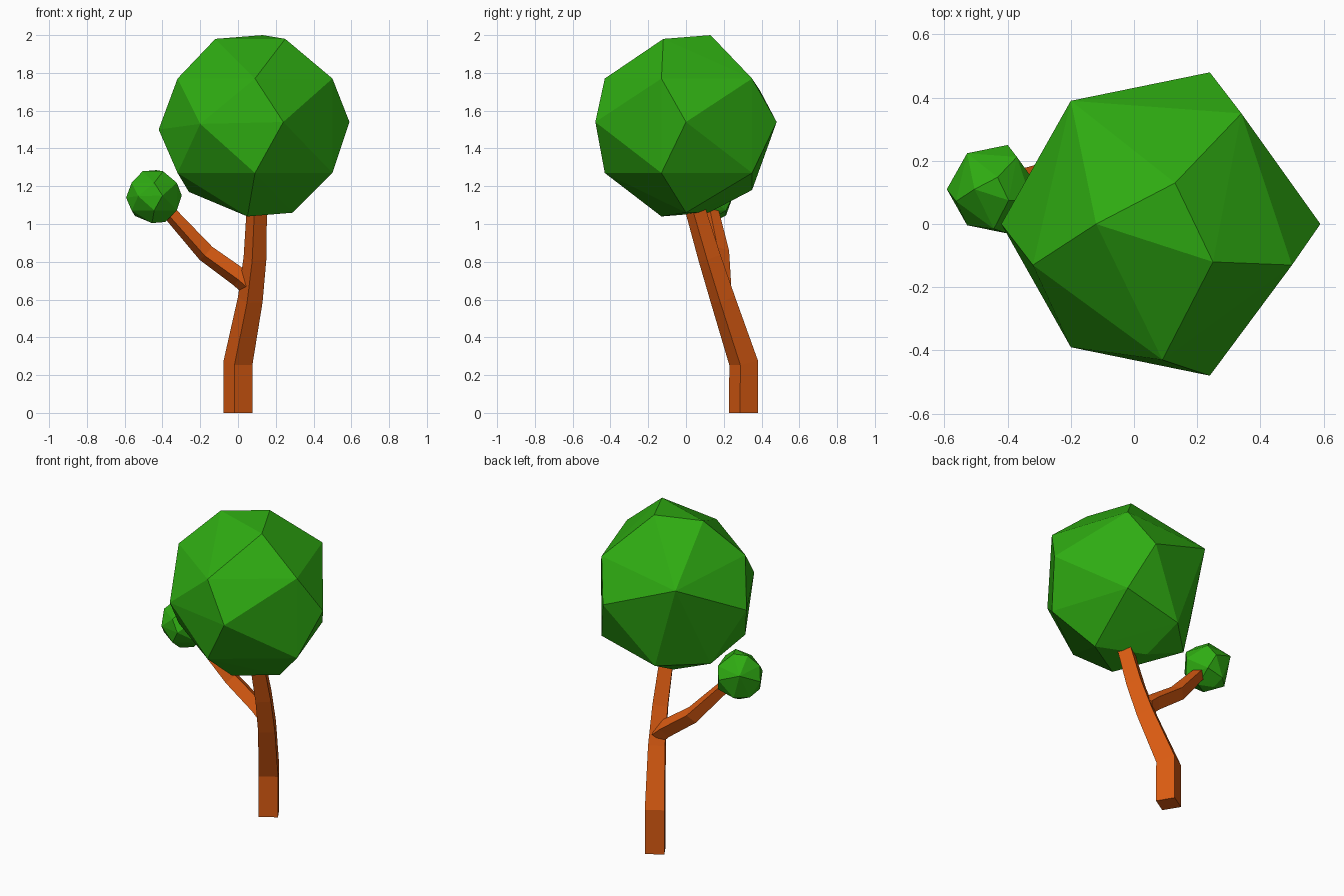
import bpy, bmesh, math
from mathutils import Vector

default = bpy.data.objects.get("Cube")
if default:
    bpy.data.objects.remove(default, do_unlink=True)


def make_material(name, colour):
    material = bpy.data.materials.new(name)
    material.use_nodes = True
    material.diffuse_color = colour
    material.node_tree.nodes["Principled BSDF"].inputs["Base Color"].default_value = colour
    return material


leaf_green = make_material("leaf green", (0.028, 0.41, 0.006, 1))
bark_brown = make_material("bark brown", (0.70, 0.105, 0.006, 1))


def make_object(name, bm, material, location=(0, 0, 0), scale=1.0):
    bmesh.ops.recalc_face_normals(bm, faces=bm.faces[:])
    mesh = bpy.data.meshes.new(name)
    bm.to_mesh(mesh)
    bm.free()
    mesh.materials.append(material)
    obj = bpy.data.objects.new(name, mesh)
    obj.location = location
    obj.scale = (scale, scale, scale)
    bpy.context.collection.objects.link(obj)
    return obj


# Corner points of the irregular faceted foliage, around its middle
FOLIAGE = [
    # top
    (-.205, 0, .46), (.045, .13, .48), (.165, -.12, .46),
    # upper ring
    (.005, -.43, .25), (.415, -.13, .25), (.255, .35, .25),
    (-.405, -.13, .25), (-.285, .39, .19),
    # waist
    (.155, -.48, .02), (.155, .48, .02), (.505, 0, .02),
    (-.285, -.39, .01), (-.505, 0, -.02),
    # lower ring
    (.005, -.43, -.25), (.415, -.13, -.25), (.255, .35, -.25),
    (-.405, -.13, -.25), (-.345, .127, -.35), (-.115, .35, -.34),
    # bottom
    (-.035, -.13, -.48), (.205, 0, -.46), (-.08, .12, -.46),
]


def foliage(name, location, scale):
    bm = bmesh.new()
    for point in FOLIAGE:
        bm.verts.new(point)
    hull = bmesh.ops.convex_hull(bm, input=bm.verts[:])
    loose = [v for v in bm.verts if not v.link_faces]
    bmesh.ops.delete(bm, geom=loose, context='VERTS')
    return make_object(name, bm, leaf_green, location, scale)


def limb(name, path, angle):
    """Four-sided tapering limb; path holds (point, radius) pairs."""
    bm = bmesh.new()
    points = [Vector(p) for p, r in path]
    rings = []
    for i, (p, radius) in enumerate(path):
        tangent = points[min(i + 1, len(points) - 1)] - points[max(i - 1, 0)]
        if i == 0:
            tangent = points[1] - points[0]
        turn = Vector((0, 0, 1)).rotation_difference(tangent.normalized())
        ring = []
        for k in range(4):
            a = angle + k * math.pi / 2
            offset = Vector((math.cos(a), math.sin(a), 0)) * radius
            ring.append(bm.verts.new(points[i] + turn @ offset))
        rings.append(ring)
    for low, high in zip(rings, rings[1:]):
        for k in range(4):
            n = (k + 1) % 4
            bm.faces.new((low[k], low[n], high[n], high[k]))
    bm.faces.new(rings[0][::-1])
    bm.faces.new(rings[-1])
    return make_object(name, bm, bark_brown)


# Leaning trunk
limb("trunk", [((0, .305, 0), .079), ((0, .305, .265), .079),
               ((.065, .195, .6), .068), ((.09, .125, .82), .062),
               ((.1, .045, 1.09), .055)], math.radians(-103.5))

# Side branch
limb("branch", [((.06, .185, .67), .055), ((.01, .185, .715), .053),
                ((-.17, .18, .845), .05), ((-.35, .14, 1.045), .04),
                ((-.42, .12, 1.11), .035)], math.radians(-103.5))

# Foliage
foliage("crown", (.085, 0, 1.52), 1.0)
foliage("small_crown", (-.445, .11, 1.145), .292)
